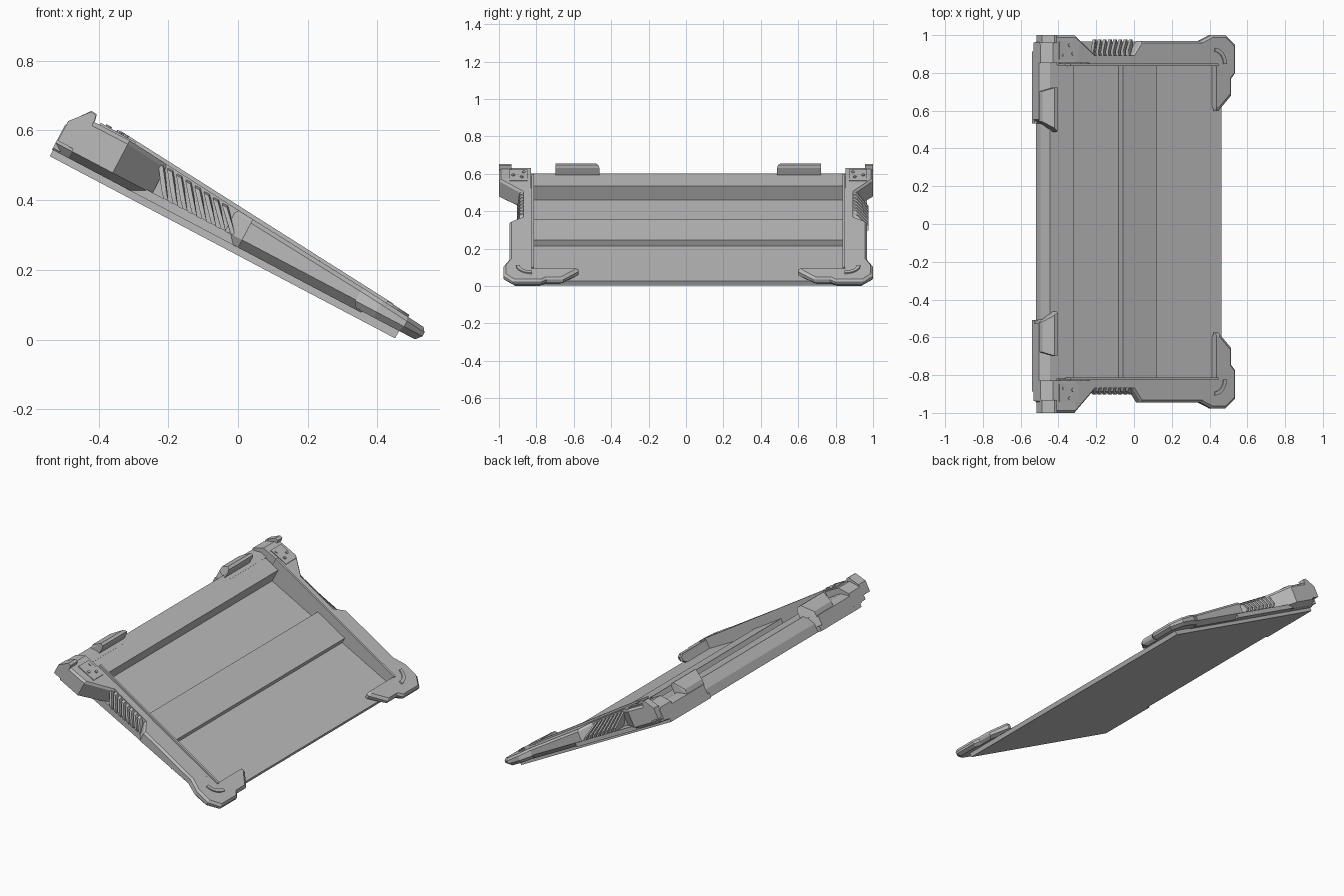
import bpy, bmesh, math
from mathutils import Vector

if "Cube" in bpy.data.objects:
    bpy.data.objects.remove(bpy.data.objects["Cube"])

# Slab frame: u runs down the slope, v is sideways, w is the slab normal
C, S, MID = 0.8845, 0.4665, 0.012

mat = bpy.data.materials.new("grey plastic")
mat.diffuse_color = (0.5, 0.5, 0.5, 1)
mat.use_nodes = True
mat.node_tree.nodes["Principled BSDF"].inputs["Base Color"].default_value = mat.diffuse_color


def place(u, y, w):
    return Vector((-0.54 + u * C + w * S, y, 0.526 - u * S + w * C))


def finish(bm, name):
    bmesh.ops.recalc_face_normals(bm, faces=bm.faces[:])
    me = bpy.data.meshes.new(name)
    bm.to_mesh(me)
    bm.free()
    me.materials.append(mat)
    ob = bpy.data.objects.new(name, me)
    bpy.context.collection.objects.link(ob)
    return ob


def hull(name, pts, side=1):
    """Convex solid around (u, v, w) points."""
    bm = bmesh.new()
    for u, v, w in pts:
        bm.verts.new(place(u, MID + side * v, w))
    res = bmesh.ops.convex_hull(bm, input=bm.verts[:])
    loose = [e for e in res["geom_interior"] if isinstance(e, bmesh.types.BMVert)]
    bmesh.ops.delete(bm, geom=loose, context='VERTS')
    bmesh.ops.dissolve_limit(bm, angle_limit=0.01, verts=bm.verts[:], edges=bm.edges[:])
    return finish(bm, name)


def bar(name, profile, v0, v1, side=1):
    """Sideways extrusion of a (u, w) profile."""
    return hull(name, [(u, v, w) for u, w in profile for v in (v0, v1)], side)


def loft(name, plan, levels, anchor, side):
    """Stack a (u, v) outline at several heights, scaled about an anchor."""
    bm = bmesh.new()
    rings = []
    for height, k in levels:
        ring = []
        for u, v in plan:
            a = anchor[0] + (u - anchor[0]) * k
            b = anchor[1] + (v - anchor[1]) * k
            ring.append(bm.verts.new(place(a, MID + side * b, height(a))))
        rings.append(ring)
    n = len(plan)
    for lo, hi in zip(rings, rings[1:]):
        for i in range(n):
            j = (i + 1) % n
            bm.faces.new((lo[i], lo[j], hi[j], hi[i]))
    bm.faces.new(rings[0][::-1])
    bm.faces.new(rings[-1])
    return finish(bm, name)


TOPS = [(0, 0.144), (0.146, 0.150), (0.55, 0.115), (0.985, 0.084), (1.2, 0.065)]


def top(u):
    """Height of the side frame along the slope."""
    for (a, p), (b, q) in zip(TOPS, TOPS[1:]):
        if u <= b:
            return p + (q - p) * (u - a) / (b - a)
    return TOPS[-1][1]


# Base plate, rear lip and raised floor panel
bar("base_plate", [(0.025, 0), (0.025, 0.025), (1.12, 0.025), (1.12, 0)], -0.9, 0.9)
bar("rear_lip", [(0.025, 0.01), (0.025, 0.05), (0.05, 0.111), (0.19, 0.111), (0.19, 0.01)],
    -0.83, 0.83)
bar("floor_panel", [(0.505, 0.01), (0.505, 0.074), (0.714, 0.06), (0.714, 0.01)], -0.83, 0.83)

for side, tag in ((-1, "front"), (1, "back")):
    corner = 1.0 + side * -MID            # outer face of the uphill corner
    ledge = 0.905 if side < 0 else 0.955  # outer foot of the vent

    # Inner rim along the tray opening
    rim = []
    for u in (0.146, 0.55, 0.985, 1.07):
        rim += [(u, v, w) for v in (0.825, 0.838) for w in (0.02, top(u) + 0.009)]
    hull(tag + "_inner_rim", rim, side)

    # Recessed wall and ledge of the vent
    bar(tag + "_vent_wall", [(0.27, 0.01), (0.27, top(0.27)), (0.6, top(0.6)), (0.6, 0.01)],
        0.825, 0.88, side)
    bar(tag + "_vent_ledge", [(0.2, 0.02), (0.2, 0.045), (0.65, 0.045), (0.65, 0.02)],
        0.83, ledge, side)

    # Slanted vent fins
    for i in range(8):
        u = 0.285 + i * 0.031
        w = top(u)
        fin = []
        for d in (0, 0.016):
            fin += [(u + d, 0.87, w - 0.004), (u + d, 0.9, w - 0.012),
                    (u + d + 0.06, 0.87, 0.045), (u + d + 0.06, ledge + 0.01, 0.045),
                    (u + d + 0.045, ledge + 0.01, 0.062)]
        hull(tag + "_vent_fin", fin, side)

    # Side panel between vent and foot
    panel = []
    for u, v in ((0.545, 0.88), (0.60, 0.957), (1.0, 0.957)):
        panel += [(u, 0.825, 0.02), (u, v - 0.03, 0.02), (u, v, 0.045),
                  (u, v, top(u) - 0.012), (u, v - 0.012, top(u)), (u, 0.825, top(u))]
    hull(tag + "_side_panel", panel, side)

    # Uphill corner block with its slanted cheek
    block = []
    for u, v, t in ((-0.003, 0.95, 0.1), (0.05, corner, top(0.05)),
                    (0.182, corner, top(0.182)), (0.31, 0.885, top(0.31))):
        block += [(u, 0.84, 0.02), (u, v - 0.04, 0.02), (u, v, 0.042),
                  (u, v, t - 0.012), (u, v - 0.012, t), (u, 0.84, t)]
    hull(tag + "_corner_block", block, side)

    # Raised post on the corner
    bar(tag + "_corner_post", [(0.0, 0.05), (0.0, 0.114), (0.0455, 0.168), (0.063, 0.166),
                               (0.066, 0.15), (0.066, 0.05)], 0.945, corner, side)

    # Bracket plate and its screws
    bar(tag + "_bracket_plate", [(0.085, 0.14), (0.085, 0.153), (0.2, 0.150), (0.2, 0.14)],
        0.86, 0.955, side)
    for u, v in ((0.11, 0.88), (0.165, 0.89), (0.145, 0.935)):
        ring = [(u + 0.009 * math.cos(a), v + 0.009 * math.sin(a), w)
                for a in (k * math.pi / 4 for k in range(8)) for w in (0.14, 0.157)]
        hull(tag + "_screw", ring, side)

    # Uphill edge cap and hook
    cap = []
    for u, v, t in ((-0.003, 0.54, 0.085), (0.05, 0.5, 0.112), (0.09, 0.5, 0.112)):
        cap += [(u, b, w) for b in (v, 0.95) for w in (0.025, t)]
    hull(tag + "_edge_cap", cap, side)
    bar(tag + "_cap_base", [(0, 0), (0, 0.03), (0.1, 0.03), (0.1, 0)], 0.52, 0.9, side)
    hook = []
    for u, w, v in ((0.0, 0.08, 0.53), (0.002, 0.114, 0.53), (0.0455, 0.171, 0.495),
                    (0.063, 0.169, 0.48), (0.068, 0.153, 0.475), (0.066, 0.105, 0.475)):
        hook += [(u, v, w), (u, 0.71 if u > 0.01 else 0.69, w)]
    hull(tag + "_hook", hook, side)

    # Downhill corner foot with an inward arm
    foot = [(0.969, 0.957), (1.037, 0.988), (1.127, 0.988), (1.187, 0.937), (1.187, 0.787),
            (1.161, 0.757), (1.161, 0.667), (1.082, 0.587), (1.065, 0.587), (1.065, 0.825),
            (0.969, 0.825)]
    loft(tag + "_corner_foot", foot,
         [(lambda u: 0.024, 0.88), (lambda u: 0.042, 1.0),
          (lambda u: top(u) - 0.012, 1.0), (top, 0.92)], (1.06, 0.83), side)

    # Curved ridge on the foot
    arc = [math.radians(a) for a in range(0, 91, 15)]
    ridge = [(1.05 + 0.075 * math.cos(a), 0.835 + 0.085 * math.sin(a)) for a in arc]
    ridge += [(1.05 + 0.055 * math.cos(a), 0.835 + 0.065 * math.sin(a)) for a in arc[::-1]]
    loft(tag + "_foot_ridge", ridge,
         [(lambda u: top(u) - 0.01, 1.0), (lambda u: top(u) + 0.007, 1.0)], (1.05, 0.83), side)
